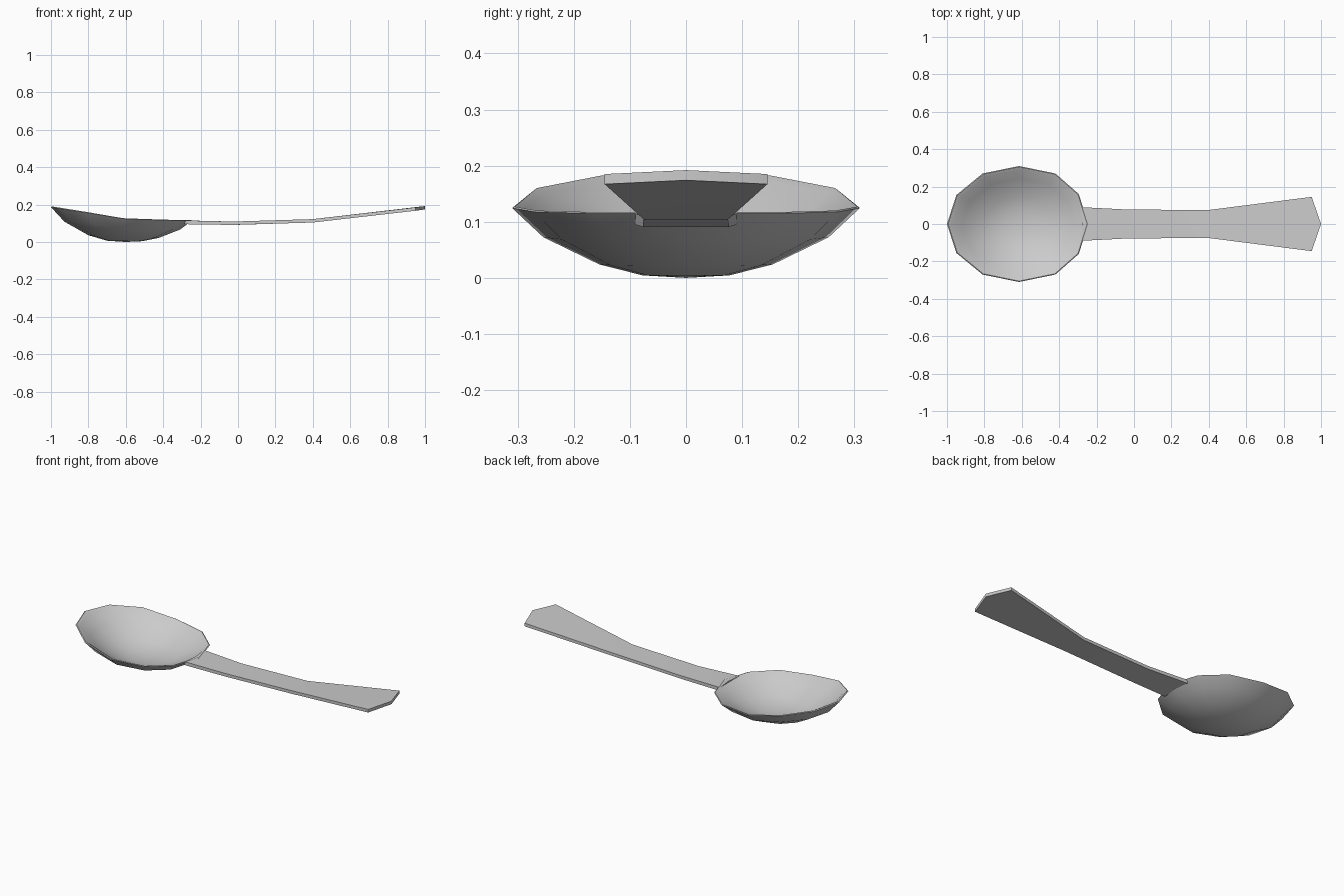
import bpy, bmesh, math
from mathutils import Vector

if "Cube" in bpy.data.objects:
    bpy.data.objects.remove(bpy.data.objects["Cube"])


def finish(bm, name, angle):
    bmesh.ops.recalc_face_normals(bm, faces=bm.faces)
    mesh = bpy.data.meshes.new(name)
    bm.to_mesh(mesh)
    bm.free()
    obj = bpy.data.objects.new(name, mesh)
    bpy.context.collection.objects.link(obj)
    bpy.ops.object.select_all(action='DESELECT')
    obj.select_set(True)
    bpy.context.view_layer.objects.active = obj
    bpy.ops.object.shade_smooth_by_angle(angle=math.radians(angle))
    return obj


def bridge(bm, a, b):
    n = len(a)
    for i in range(n):
        bm.faces.new((a[i], a[(i + 1) % n], b[(i + 1) % n], b[i]))


# Twelve-sided tilted rim: one half outline, mirrored across y
half = [(-1, 0, .19), (-.95, .155, .182), (-.81, .27, .16), (-.615, .31, .127),
        (-.42, .27, .12), (-.295, .16, .117), (-.245, 0, .117)]
rim = half + [(x, -y, z) for x, y, z in reversed(half[1:-1])]
centre = Vector((-.6, 0, 0))


def bowl_ring(bm, size, height, lift):
    return [bm.verts.new((centre.x + (x - centre.x) * size, y * size,
                          z * height + lift)) for x, y, z in rim]


# Bowl: outer shell, rim and inner shell
bm = bmesh.new()
levels = [(.25, .035, 0), (.5, .19, 0), (.82, .57, 0), (1, .98, 0),
          (.985, 1, 0), (.94, .95, 0), (.79, .57, .016), (.49, .19, .016), (.25, .035, .016)]
rings = [bowl_ring(bm, *level) for level in levels]
for a, b in zip(rings, rings[1:]):
    bridge(bm, a, b)
for ring, z in ((rings[0], 0), (rings[-1], .016)):
    pole = bm.verts.new((centre.x, 0, z))
    for i in range(12):
        bm.faces.new((ring[i], ring[(i + 1) % 12], pole))
finish(bm, "bowl", 40)

# Handle: flat bar waisted in the middle and flared to a pointed end
# (centre x, edge x, half width, top z, thickness)
stations = [(-.275, -.285, .09, .115, .02), (-.02, -.03, .077, .109, .018),
            (.4, .4, .075, .122, .018), (1.0, .95, .145, .192, .018)]
bm = bmesh.new()
sections = []
for xc, xe, w, z, t in stations:
    edge_z = z - (.007 if xc == 1.0 else 0)
    sections.append([bm.verts.new(p) for p in (
        (xe, -w, edge_z), (xc, 0, z), (xe, w, edge_z),
        (xe, w, edge_z - t), (xc, 0, z - t), (xe, -w, edge_z - t))])
for a, b in zip(sections, sections[1:]):
    bridge(bm, a, b)
for s in (sections[0], sections[-1]):
    bm.faces.new((s[0], s[1], s[4], s[5]))
    bm.faces.new((s[1], s[2], s[3], s[4]))
finish(bm, "handle", 40)
